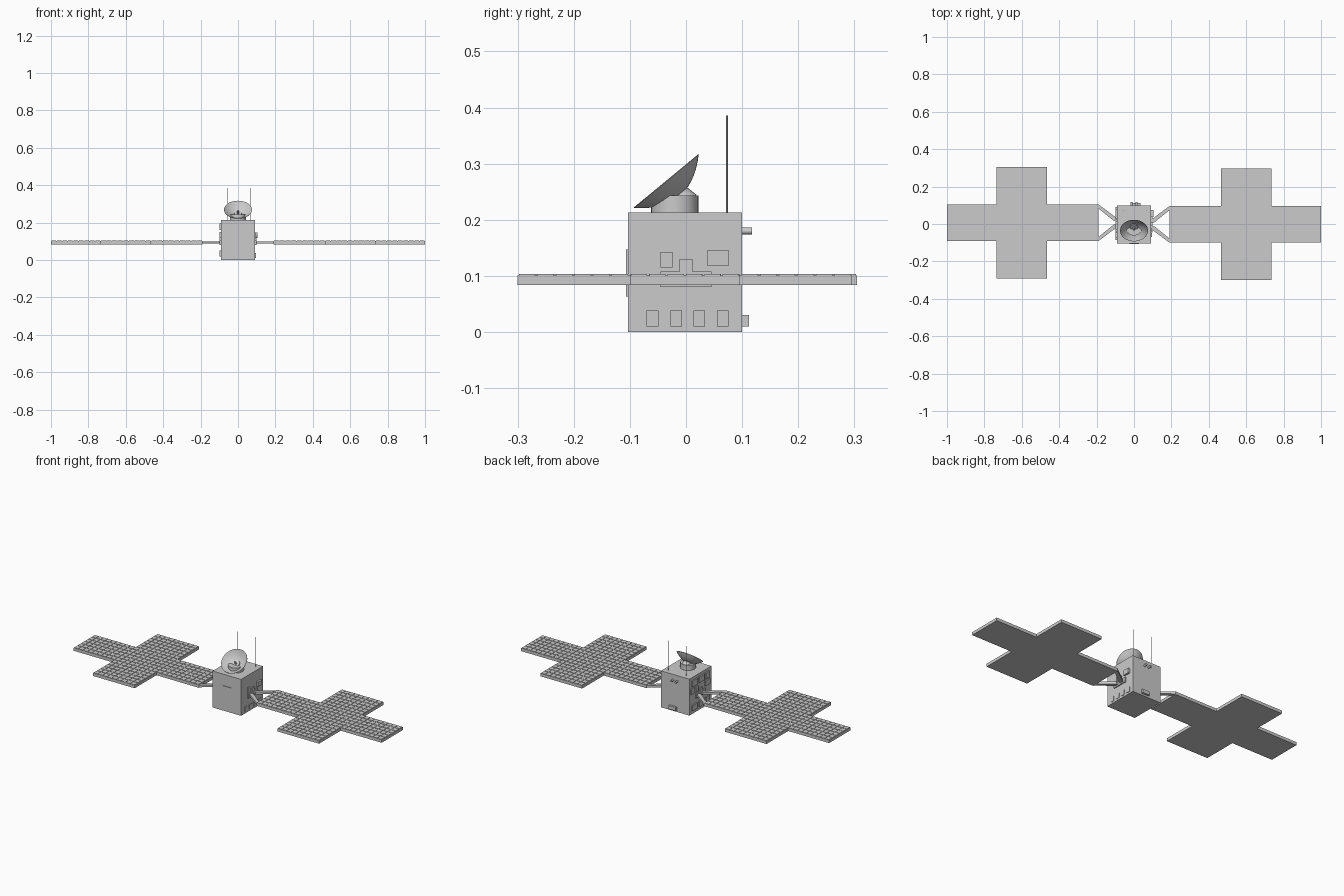
import bpy, bmesh, math
from mathutils import Vector, Matrix

if "Cube" in bpy.data.objects:
    bpy.data.objects.remove(bpy.data.objects["Cube"])


def finish(name, bm, smooth=False):
    bmesh.ops.recalc_face_normals(bm, faces=bm.faces)
    me = bpy.data.meshes.new(name)
    bm.to_mesh(me)
    bm.free()
    ob = bpy.data.objects.new(name, me)
    bpy.context.collection.objects.link(ob)
    if smooth:
        bpy.ops.object.select_all(action='DESELECT')
        ob.select_set(True)
        bpy.context.view_layer.objects.active = ob
        bpy.ops.object.shade_smooth_by_angle(angle=math.radians(35))
    return ob


def add_box(bm, x0, x1, y0, y1, z0, z1):
    m = Matrix.Translation(((x0 + x1) / 2, (y0 + y1) / 2, (z0 + z1) / 2))
    bmesh.ops.create_cube(bm, size=1, matrix=m @ Matrix.Diagonal((abs(x1 - x0), y1 - y0, z1 - z0, 1)))


def box(name, *b):
    bm = bmesh.new()
    add_box(bm, *b)
    return finish(name, bm)


def prism(name, pts, axis, depth):
    """Extrude a closed outline along a vector."""
    bm = bmesh.new()
    f = bm.faces.new([bm.verts.new(p) for p in pts])
    r = bmesh.ops.extrude_face_region(bm, geom=[f])
    bmesh.ops.translate(bm, verts=[v for v in r['geom'] if isinstance(v, bmesh.types.BMVert)],
                        vec=Vector(axis) * depth)
    return finish(name, bm)


def rod(name, a, b, r0, r1=None, n=24):
    a, b = Vector(a), Vector(b)
    d = b - a
    bm = bmesh.new()
    bmesh.ops.create_cone(bm, cap_ends=True, segments=n, radius1=r0, radius2=r0 if r1 is None else r1,
                          depth=d.length,
                          matrix=Matrix.Translation((a + b) / 2) @ d.to_track_quat('Z', 'Y').to_matrix().to_4x4())
    return finish(name, bm, True)


# Main body
box("body", -0.092, 0.092, -0.103, 0.1, 0, 0.213)

# Solar wings, cells, struts and hinges on both sides
for side, s, oy in (("right", 1, -0.002), ("left", -1, 0.007)):
    half = [(0.19, 0.098), (0.465, 0.098), (0.465, 0.298), (0.735, 0.298), (0.735, 0.098), (1.0, 0.098)]
    outline = half + [(x, -y) for x, y in reversed(half)]
    prism(side + "_wing", [(s * x, y + oy, 0.084) for x, y in outline], (0, 0, 1), 0.017)

    bm = bmesh.new()
    for x0, x1, h in ((0.19, 0.465, 0.098), (0.465, 0.735, 0.298), (0.735, 1.0, 0.098)):
        nx, ny = 9, round(2 * h / 0.033)
        dx, dy = (x1 - x0) / nx, 2 * h / ny
        for i in range(nx):
            for j in range(ny):
                x, y = x0 + i * dx, -h + j * dy + oy
                add_box(bm, s * (x + .002), s * (x + dx - .002), y + .002, y + dy - .002, 0.1005, 0.103)
    finish(side + "_solar_cells", bm)

    for k in (1, -1):
        pts = [(0.088, 0.022), (0.19, 0.098), (0.195, 0.08), (0.108, 0.01), (0.088, 0.01)]
        prism(side + "_strut", [(s * x, k * y + oy, 0.087) for x, y in pts], (0, 0, 1), 0.013)
    hinge = [(-.045, .08), (.045, .08), (.045, .108), (.012, .108), (.012, .13),
             (-.012, .13), (-.012, .108), (-.045, .108)]
    prism(side + "_hinge_plate", [(s * 0.09, y, z) for y, z in hinge], (s, 0, 0), 0.008)

# Right face: vents along the bottom and two equipment boxes
for y in (-0.07, -0.028, 0.013, 0.055):
    box("right_vent", 0.09, 0.095, y, y + 0.021, 0.01, 0.038)
box("right_small_box", 0.09, 0.096, -0.045, -0.024, 0.115, 0.143)
box("right_large_box", 0.09, 0.103, 0.038, 0.076, 0.118, 0.146)

# Left face: rows of equipment blocks
for z, h, cols in ((0.02, 0.032, ((-.08, .03), (-.035, .05), (.035, .045))),
                   (0.12, 0.03, ((-.085, .045), (.025, .025), (.06, .03))),
                   (0.16, 0.035, ((-.075, .03), (-.03, .045), (.03, .05)))):
    for y, w in cols:
        box("left_block", -0.099, -0.09, y, y + w, z, z + h)

# Front hatch, rear box and rear thrusters
box("front_hatch", -0.025, 0.028, -0.107, -0.1, 0.063, 0.147)
box("rear_box", -0.012, 0.035, 0.098, 0.112, 0.01, 0.03)
for x in (-0.014, 0.014):
    rod("rear_thruster", (x, 0.098, 0.18), (x, 0.118, 0.18), 0.006, n=16)

# Whip antennas
for x in (-0.054, 0.065):
    rod("antenna", (x, 0.073, 0.21), (x, 0.073, 0.386), 0.0015, n=8)

# Dish pedestal, neck, bowl and feed
rod("dish_pedestal", (0, -0.02, 0.21), (0, -0.02, 0.243), 0.042, n=32)
axis = Vector((0, -0.637, 0.771))
rim = Vector((0, -0.0355, 0.2695))
rod("dish_neck", rim - axis * 0.054, rim - axis * 0.026, 0.026, 0.02)
bm = bmesh.new()
depth, R, t = 0.034, 0.0745, 0.003
prof = [(R * i / 8, depth * ((i / 8) ** 2 - 1)) for i in range(9)]
prof += [(r, z - t * (1 - 0.6 * r / R)) for r, z in reversed(prof)]
vs = [bm.verts.new((r, 0, z)) for r, z in prof]
es = [bm.edges.new(p) for p in zip(vs, vs[1:])]
bmesh.ops.spin(bm, geom=vs + es, cent=(0, 0, 0), axis=(0, 0, 1), angle=math.tau, steps=40)
bmesh.ops.remove_doubles(bm, verts=bm.verts, dist=1e-5)
dish = finish("dish", bm, True)
dish.matrix_world = Matrix.Translation(rim) @ axis.to_track_quat('Z', 'Y').to_matrix().to_4x4()
rod("dish_feed", rim - axis * 0.035, rim - axis * 0.006, 0.006, 0.004, 16)
